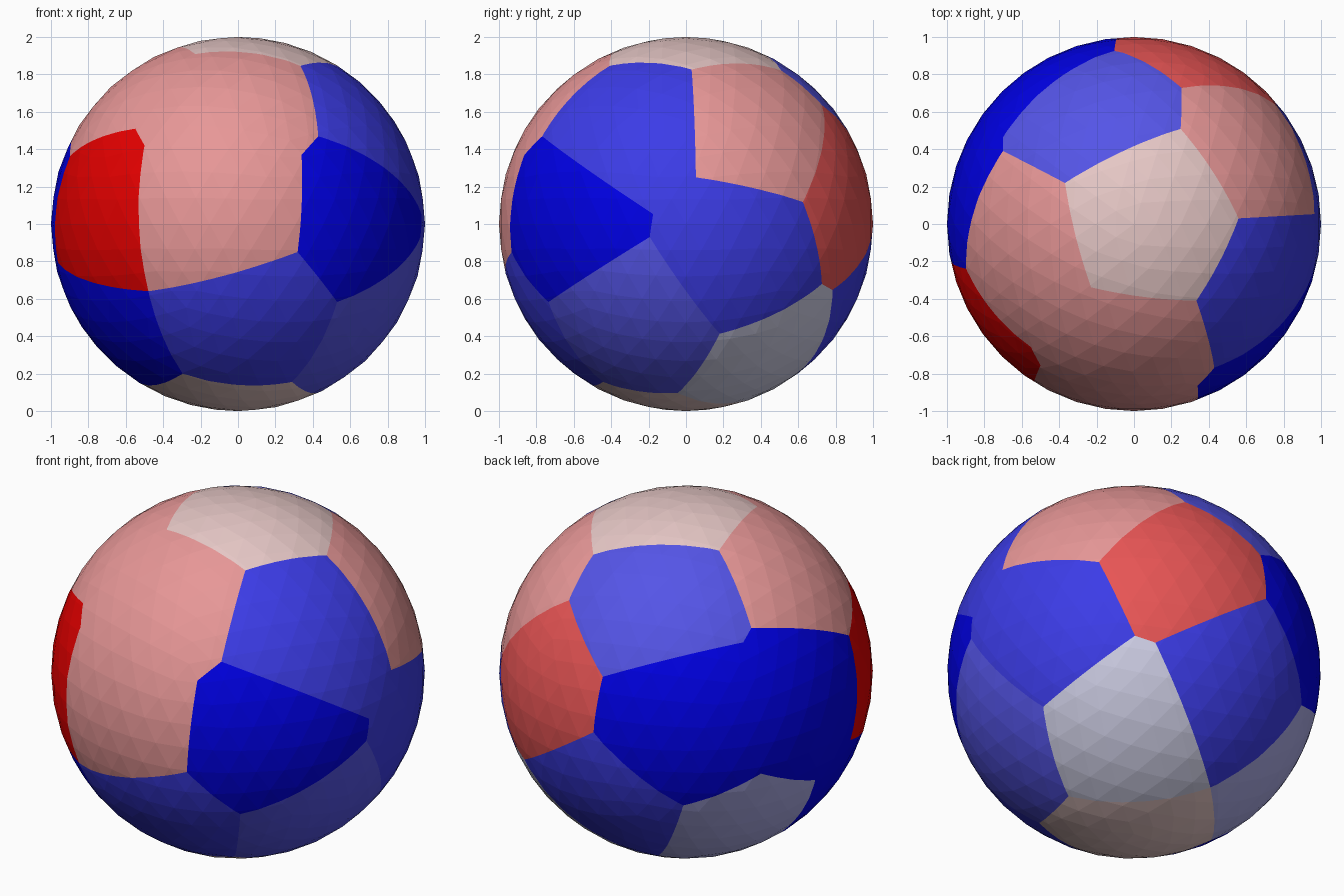
import bpy, bmesh
from mathutils import Vector

if "Cube" in bpy.data.objects:
    bpy.data.objects.remove(bpy.data.objects["Cube"])

# Flat colours (linear)
COLOURS = {
    "deep_blue": (0.0, 0.0, 0.8), "royal_blue": (0.045, 0.045, 0.8),
    "medium_blue": (0.09, 0.09, 0.8), "slate": (0.41, 0.41, 0.8),
    "pale_grey": (0.63, 0.63, 0.8), "red": (0.8, 0.0, 0.0),
    "coral": (0.8, 0.09, 0.09), "pink": (0.8, 0.31, 0.31),
    "blush": (0.8, 0.58, 0.57),
}
mats = {}
for name, rgb in COLOURS.items():
    mats[name] = bpy.data.materials.new(name)
    mats[name].diffuse_color = (*rgb, 1)

# Seam corners, as directions from the ball centre
P = {
    # around the top panel
    "a1": (.25, .51, .823), "a2": (.56, .03, .828), "a3": (.335, -.41, .848),
    "a4": (-.23, -.34, .912), "a5": (-.37, .22, .903),
    # front
    "b1": (.43, -.77, .47), "b2": (.34, -.865, .37), "b3": (.32, -.936, -.15),
    "b4": (-.48, -.8, -.36), "b5": (-.5, -.757, .42), "b6": (-.55, -.66, .51),
    # back and left
    "f1": (.255, .73, .636), "f2": (-.105, .93, .355), "f3": (-.7, .39, .596),
    "f4": (-.7, .465, .54), "d1": (-.9, -.24, .365), "d2": (-.966, -.16, -.205),
    "g1": (-.09, .994, .047), "g2": (-.525, .775, -.355),
    "g3": (-.844, .504, -.184), "g4": (-.931, .12, -.345),
    # right
    "l1": (.51, .787, -.355), "l2": (.605, .729, -.322), "l3": (.77, .626, .118),
    "j1": (.967, .053, .25), "s1": (.98, -.195, -.07), "s2": (.983, -.176, .053),
    "k1": (.786, .18, -.587), "t1": (.53, -.735, -.417),
    # around the bottom panel
    "r1": (.42, -.045, -.905), "r2": (-.14, .47, -.871), "q1": (.29, -.445, -.847),
    "q2": (-.53, .01, -.848), "m1": (-.295, -.52, -.8),
}

# Panels: name, colour, corners in order
PANELS = [
    ("top_panel", "blush", "a1 a2 a3 a4 a5"),
    ("front_upper_panel", "pink", "a3 b1 b2 b5 b6 a4"),
    ("front_middle_panel", "pink", "b2 b3 b4 b5"),
    ("left_upper_panel", "pink", "a5 a4 b6 d1 f3"),
    ("back_upper_panel", "medium_blue", "a1 f1 f2 f4 f3 a5"),
    ("back_right_upper_panel", "pink", "a1 a2 j1 l3 f1"),
    ("right_upper_panel", "royal_blue", "b1 a3 a2 j1 s2"),
    ("front_left_panel", "red", "b6 b5 b4 d2 d1"),
    ("front_right_panel", "deep_blue", "b1 b2 b3 t1 s1 s2"),
    ("right_panel", "royal_blue", "j1 l3 l2 k1 s1 s2"),
    ("back_right_panel", "coral", "f1 f2 g1 l1 l2 l3"),
    ("back_left_panel", "deep_blue", "f2 f4 g3 g2 g1"),
    ("left_panel", "deep_blue", "f4 f3 d1 d2 g4 g3"),
    ("left_lower_panel", "deep_blue", "d2 b4 m1 q2 g4"),
    ("front_lower_panel", "royal_blue", "b4 b3 t1 q1 m1"),
    ("right_lower_panel", "medium_blue", "t1 s1 k1 r1 q1"),
    ("back_right_lower_panel", "pale_grey", "k1 l2 l1 r2 r1"),
    ("back_lower_panel", "royal_blue", "g1 g2 r2 l1"),
    ("back_left_lower_panel", "slate", "g4 g3 g2 r2 q2"),
    ("bottom_panel", "blush", "m1 q1 r1 r2 q2"),
]


def make_panel(name, colour, corners):
    """Trim a faceted ball down to the patch inside the corner polygon."""
    pts = [Vector(P[c]).normalized() for c in corners.split()]
    middle = sum(pts, Vector())
    bm = bmesh.new()
    bmesh.ops.create_icosphere(bm, subdivisions=4, radius=1)
    for p, q in zip(pts, pts[1:] + pts[:1]):
        n = p.cross(q).normalized()
        if n.dot(middle) < 0:
            n = -n
        bmesh.ops.bisect_plane(bm, geom=bm.verts[:] + bm.edges[:] + bm.faces[:],
                               dist=1e-5, plane_co=(0, 0, 0), plane_no=n,
                               clear_inner=True)
    bmesh.ops.translate(bm, verts=bm.verts[:], vec=(0, 0, 1))
    mesh = bpy.data.meshes.new(name)
    bm.to_mesh(mesh)
    bm.free()
    mesh.materials.append(mats[colour])
    bpy.context.collection.objects.link(bpy.data.objects.new(name, mesh))


for panel in PANELS:
    make_panel(*panel)

for m in bpy.data.materials:
    if m.users and not m.is_grease_pencil:
        m.use_nodes = True
        m.node_tree.nodes["Principled BSDF"].inputs["Base Color"].default_value = m.diffuse_color
